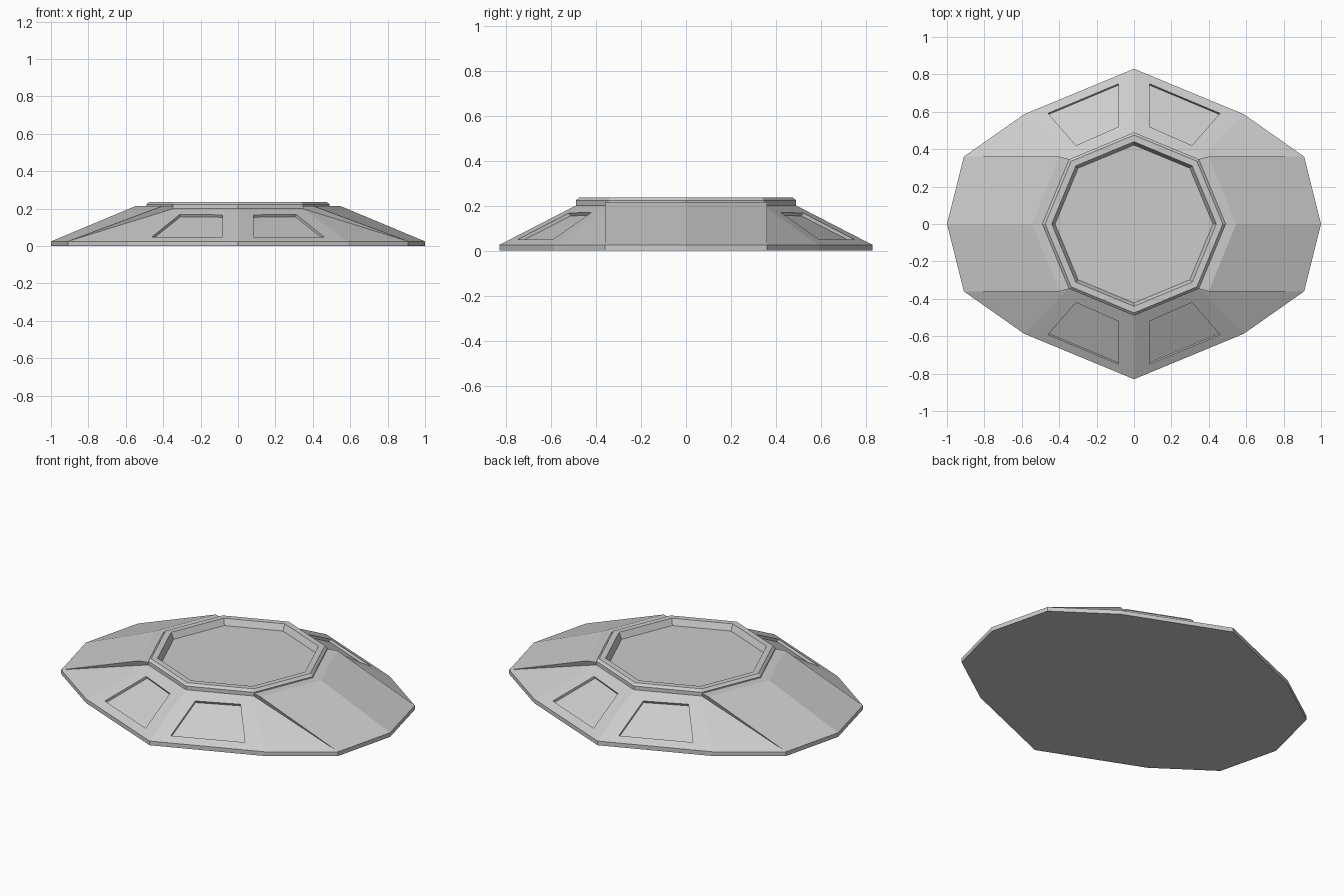
import bpy, bmesh, math
from mathutils import Vector

if "Cube" in bpy.data.objects:
    bpy.data.objects.remove(bpy.data.objects["Cube"])

RIM, LEDGE, RAMP = 0.025, 0.2, 0.215
R_TOP, R_BASE = 0.49, 0.83
C = math.cos(math.pi / 4)


def finish(bm, name):
    bmesh.ops.recalc_face_normals(bm, faces=bm.faces[:])
    mesh = bpy.data.meshes.new(name)
    bm.to_mesh(mesh)
    bm.free()
    obj = bpy.data.objects.new(name, mesh)
    bpy.context.collection.objects.link(obj)
    return obj


# Hull: one quarter is built, then mirrored in x and y
bm = bmesh.new()


def face(*points):
    bm.faces.new([bm.verts.new(p) for p in points])


outline = [(0, R_BASE), (R_BASE * C, R_BASE * C), (0.91, 0.36), (1, 0)]
low = [Vector((x, y, 0)) for x, y in outline]
rim = [Vector((x, y, RIM)) for x, y in outline]
top = [Vector((0, R_TOP, LEDGE)), Vector((R_TOP * C, R_TOP * C, LEDGE)),
       Vector((R_TOP, 0, LEDGE))]

# Base, rim and deck floor
face((0, 0, 0), *low)
face((0, 0, LEDGE), *top)
for i in range(3):
    face(low[i], low[i + 1], rim[i + 1], rim[i])

# Sloped face with recessed panel
slope = [rim[0], rim[1], top[1], top[0]]
normal = (slope[1] - slope[0]).cross(slope[3] - slope[0]).normalized()
if normal.z < 0:
    normal = -normal
panel = []
for x, y in [(0.083, 0.75), (0.46, 0.592), (0.31, 0.42), (0.083, 0.52)]:
    d = normal.dot(slope[0])
    panel.append(Vector((x, y, (d - normal.x * x - normal.y * y) / normal.z)))
sunk = [p - normal * 0.015 for p in panel]
for i in range(4):
    j = (i + 1) % 4
    face(slope[i], slope[j], panel[j], panel[i])
    face(panel[i], panel[j], sunk[j], sunk[i])
face(*sunk)

# Corner facet and raised side ramp
ramp_corner, ramp_mid = Vector((0.4, 0.36, RAMP)), Vector((0.545, 0, RAMP))
in_corner = Vector((top[1].x, top[1].y, RAMP))
in_mid = Vector((top[2].x, 0, RAMP))
face(rim[1], rim[2], top[1])
face(rim[2], ramp_corner, in_corner, top[1])
face(rim[2], rim[3], ramp_mid, ramp_corner)
face(ramp_corner, ramp_mid, in_mid, in_corner)
face(in_corner, in_mid, top[2], top[1])

for axis in (0, 1):
    copy = bmesh.ops.duplicate(bm, geom=bm.verts[:] + bm.edges[:] + bm.faces[:])
    for v in copy["geom"]:
        if isinstance(v, bmesh.types.BMVert):
            v.co[axis] *= -1
bmesh.ops.remove_doubles(bm, verts=bm.verts[:], dist=0.0005)
finish(bm, "hull")

# Octagonal rim around the deck
bm = bmesh.new()
profile = [(R_TOP, LEDGE), (R_TOP, 0.222), (0.475, 0.236), (0.44, 0.236), (0.422, LEDGE)]
rings = [[bm.verts.new((r * math.cos(k * math.pi / 4), r * math.sin(k * math.pi / 4), z))
          for k in range(8)] for r, z in profile]
for a, b in zip(rings, rings[1:] + rings[:1]):
    for k in range(8):
        n = (k + 1) % 8
        bm.faces.new((a[k], a[n], b[n], b[k]))
finish(bm, "deck_rim")
